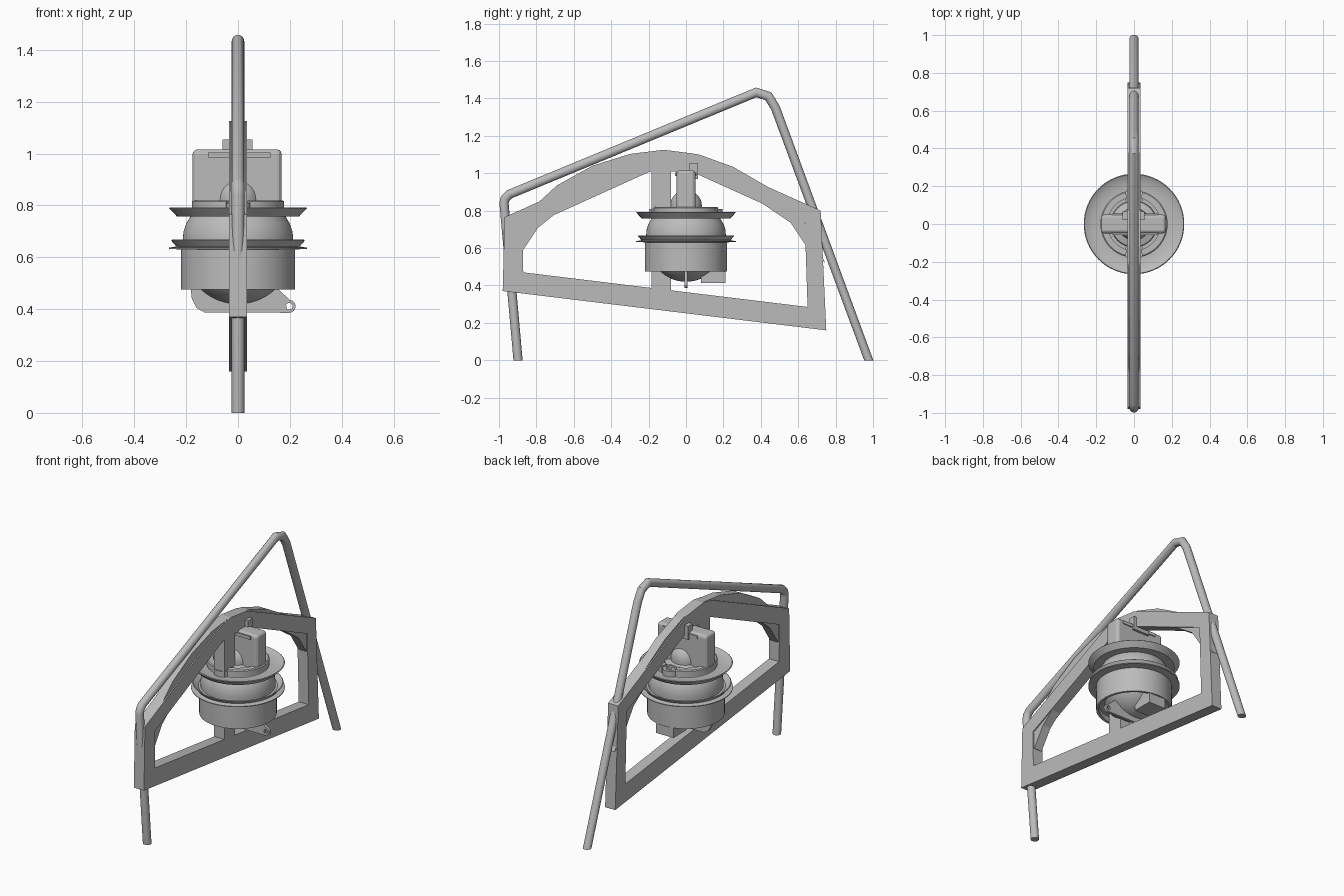
import bpy, bmesh, math
from mathutils import Vector

if "Cube" in bpy.data.objects:
    bpy.data.objects.remove(bpy.data.objects["Cube"])

grey = bpy.data.materials.new("plain grey")
grey.diffuse_color = (0.5, 0.5, 0.5, 1)
grey.use_nodes = True
grey.node_tree.nodes["Principled BSDF"].inputs["Base Color"].default_value = grey.diffuse_color


def make(name, verts, faces, smooth=True):
    bm = bmesh.new()
    vs = [bm.verts.new(v) for v in verts]
    for f in faces:
        bm.faces.new([vs[i] for i in f])
    bmesh.ops.remove_doubles(bm, verts=bm.verts, dist=1e-5)
    bmesh.ops.recalc_face_normals(bm, faces=bm.faces)
    me = bpy.data.meshes.new(name)
    bm.to_mesh(me)
    bm.free()
    me.materials.append(grey)
    ob = bpy.data.objects.new(name, me)
    bpy.context.collection.objects.link(ob)
    if smooth:
        bpy.ops.object.select_all(action='DESELECT')
        ob.select_set(True)
        bpy.context.view_layer.objects.active = ob
        bpy.ops.object.shade_smooth_by_angle(angle=math.radians(35))
    return ob


def lathe(name, prof, a0=0, a1=360, n=64, closed=False, at=(0, 0, 0), axis='Z'):
    """Spin an (r, h) profile; closed joins the profile ends into a ring."""
    full = a1 - a0 == 360
    m, steps, vs, fs = len(prof), (n if full else n + 1), [], []
    for i in range(steps):
        a = math.radians(a0 + (a1 - a0) * i / n)
        for r, h in prof:
            p = (r * math.cos(a), r * math.sin(a), h)
            if axis == 'Y':
                p = (p[0], h, p[1])
            vs.append(Vector(p) + Vector(at))
    for i in range(n):
        j = (i + 1) % steps
        for k in range(m if closed else m - 1):
            l = (k + 1) % m
            fs.append((i * m + k, i * m + l, j * m + l, j * m + k))
    if not full:
        fs += [tuple(range(m)), tuple(range(n * m, n * m + m))]
    # poles: merge the repeated axis points by using triangles
    clean = []
    for f in fs:
        g = []
        for i in f:
            if all((vs[i] - vs[q]).length > 1e-6 for q in g):
                g.append(i)
        if len(g) > 2:
            clean.append(tuple(g))
    return make(name, vs, clean)


def band(name, outer, inner, hx, closed):
    """Flat band between two (y, z) outlines, thick in x."""
    n = len(outer)
    vs = [(x, y, z) for x, line in ((-hx, outer), (hx, outer), (hx, inner), (-hx, inner))
          for y, z in line]
    fs = []
    for i in range(n if closed else n - 1):
        j = (i + 1) % n
        for a in range(4):
            b = (a + 1) % 4
            fs.append((a * n + i, a * n + j, b * n + j, b * n + i))
    if not closed:
        fs += [(0, n, 2 * n, 3 * n), (n - 1, 2 * n - 1, 3 * n - 1, 4 * n - 1)]
    return make(name, vs, fs, False)


def plate(name, pts, y0, y1):
    """Extrude an (x, z) outline along y."""
    n = len(pts)
    vs = [(x, y, z) for y in (y0, y1) for x, z in pts]
    fs = [tuple(range(n)), tuple(range(n, 2 * n))]
    fs += [(i, (i + 1) % n, n + (i + 1) % n, n + i) for i in range(n)]
    return make(name, vs, fs, False)


def box(name, x0, x1, y0, y1, z0, z1, bevel=0):
    ob = plate(name, [(x0, z0), (x1, z0), (x1, z1), (x0, z1)], y0, y1)
    if bevel:
        m = ob.modifiers.new("bevel", 'BEVEL')
        m.width, m.segments = bevel, 3
    return ob


# bent tube stand, with feet cut flat on the floor
path = [(-.898, 0), (-.973, .84), (-.967, .865), (-.945, .887),
        (.375, 1.432), (.44, 1.412), (.478, 1.35), (.977, 0)]
R, N, vs, fs = .0245, 20, [], []
P = [Vector(p) for p in path]
for i, p in enumerate(P):
    d0 = (P[i] - P[i - 1]).normalized() if i else None
    d1 = (P[i + 1] - P[i]).normalized() if i < len(P) - 1 else None
    if d0 and d1:
        d = (d0 + d1).normalized()
        m = Vector((-d.y, d.x)) / d.dot(d0)
    else:
        m = Vector((-1, 0)) if d1 else Vector((1, 0))
    for k in range(N):
        a = 2 * math.pi * k / N
        q = p + m * R * math.sin(a)
        vs.append((R * math.cos(a), q.x, q.y))
for i in range(len(P) - 1):
    for k in range(N):
        l = (k + 1) % N
        fs.append((i * N + k, i * N + l, i * N + N + l, i * N + N + k))
fs += [tuple(range(N)), tuple(range(len(vs) - N, len(vs)))]
make("tube_stand", vs, fs)

# flat-sided frame, its post and the arch sunk into it
band("frame",
     [(-.98, .37), (-.97, .765), (-.2, 1.112), (-.12, 1.125), (.04, 1.105), (.72, .80), (.75, .16)],
     [(-.87, .47), (-.875, .70), (-.19, 1.01), (-.12, 1.015), (.06, .995), (.635, .735), (.65, .285)],
     .035, True)
box("post", -.035, .035, -.185, -.08, .36, 1.03)
band("arch",
     [(-.96, .60), (-.87, .77), (-.69, .935), (-.5, 1.04), (-.3, 1.103), (-.12, 1.125),
      (.07, 1.1), (.25, 1.035), (.45, .92), (.62, .76), (.745, .52)],
     [(-.87, .59), (-.79, .71), (-.64, .83), (-.47, .93), (-.28, 1.0), (-.12, 1.02),
      (.05, 1.0), (.21, .945), (.39, .85), (.56, .735), (.65, .60)],
     .028, False)

# lower drum with the dome hanging in it
dome = [(.21 * math.sin(math.radians(t)), .63 - .21 * math.cos(math.radians(t)))
        for t in range(0, 56, 5)]
lathe("lower_drum", dome + [(.205, .51), (.205, .475), (.22, .475), (.22, .635), (0, .635)])
# lower flange: thin disc and flared lip
lathe("lower_flange", [(.2, .63), (.266, .632), (.266, .637), (.238, .642),
                       (.258, .665), (.254, .668), (.225, .645), (.2, .645)], closed=True)
# rounded middle body
lathe("middle_body", [(0, .635), (.212, .638), (.213, .67), (.21, .70), (.2, .73), (.185, .755),
                      (.17, .785), (0, .785)])
# upper dished flange
lathe("upper_flange", [(.165, .757), (.235, .757), (.266, .789), (.262, .793),
                       (.225, .772), (.165, .775)], closed=True)
# split collar on top, with small cups in the gaps
for name, a in (("right_collar", -75), ("left_collar", 105)):
    lathe(name, [(.14, .78), (.178, .78), (.178, .815), (.172, .82), (.14, .82)],
          a, a + 150, 32, True)
for name, y in (("front_cup", -.145), ("back_cup", .145)):
    lathe(name, [(.03, .775), (.05, .775), (.05, .81), (.03, .81)], n=24, closed=True, at=(0, y, 0))

# cap dome, housing and top clip
lathe("cap_dome", [(.125, .78), (.12, .80), (.085, .81)]
      + [(.085 * math.cos(math.radians(t)), .825 + .085 * math.sin(math.radians(t)))
         for t in range(0, 91, 10)], n=40)
box("housing", -.175, .168, -.05, .05, .79, 1.016, .018)
box("housing_rail", -.115, .125, -.058, .056, .985, 1.005)
box("top_clip", -.06, .055, .02, .065, .97, 1.055)
box("clip_foot", -.03, .03, -.02, .02, 1.0, 1.03)

# bracket under the drum with an eyelet, and the back block
plate("bracket", [(-.185, .5), (-.178, .44), (-.16, .405), (-.13, .388), (.197, .386),
                  (.19, .395), (.185, .42), (.205, .431), (.13, .5)], -.009, .009)
lathe("eyelet", [(.013, -.009), (.025, -.009), (.025, .009), (.013, .009)],
      n=24, closed=True, at=(.197, 0, .411), axis='Y')
box("back_block", -.06, .06, .08, .21, .412, .52)
